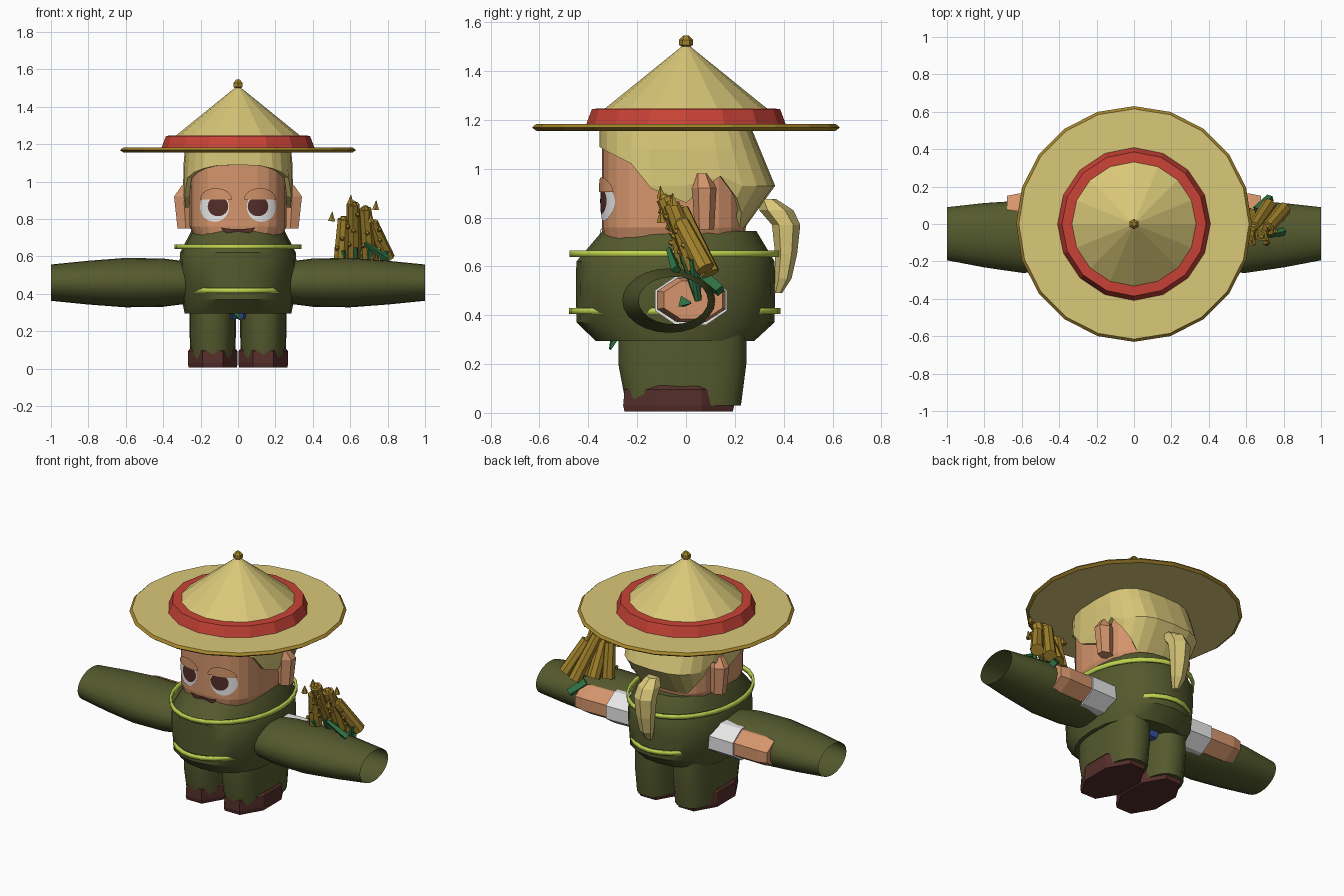
import bpy, bmesh
from math import sin, cos, pi, copysign, radians
from mathutils import Vector

old = bpy.data.objects.get("Cube")
if old:
    bpy.data.objects.remove(old, do_unlink=True)


def material(name, *rgb):
    m = bpy.data.materials.new(name)
    m.use_nodes = True
    m.diffuse_color = (*rgb, 1)
    m.node_tree.nodes["Principled BSDF"].inputs["Base Color"].default_value = (*rgb, 1)
    return m


olive = material("olive cloth", .089, .102, .027)
straw = material("straw", .70, .58, .19)
ochre = material("ochre", .37, .23, .025)
red = material("red", .58, .055, .037)
skin = material("skin", .66, .30, .15)
lime = material("lime", .53, .66, .08)
brown = material("dark brown", .088, .027, .023)
white = material("white", .8, .8, .8)
green = material("green", .027, .16, .055)
blue = material("blue", .037, .098, .40)


def finish(name, bm, mat, smooth=False):
    me = bpy.data.meshes.new(name)
    bm.to_mesh(me)
    bm.free()
    ob = bpy.data.objects.new(name, me)
    bpy.context.collection.objects.link(ob)
    me.materials.append(mat)
    if smooth:
        bpy.ops.object.select_all(action='DESELECT')
        ob.select_set(True)
        bpy.context.view_layer.objects.active = ob
        bpy.ops.object.shade_smooth_by_angle(angle=radians(35))
    return ob


def power_point(a, p):
    """Point on a unit superellipse; angle 0 is the front."""
    s, c = sin(a), -cos(a)
    return copysign(abs(s) ** (2 / p), s), copysign(abs(c) ** (2 / p), c)


def loft(name, rings, mat, n=16, p=2, phase=0, along_x=False, caps=True, smooth=False):
    """Each ring is (height, centre 1, centre 2, radius 1, radius 2)."""
    bm = bmesh.new()
    loops = []
    for h, cu, cv, ru, rv in rings:
        loop = []
        for i in range(n):
            u, v = power_point(2 * pi * (i + phase) / n, p)
            u, v = cu + ru * u, cv + rv * v
            loop.append(bm.verts.new((h, u, v) if along_x else (u, v, h)))
        loops.append(loop)
    for a, b in zip(loops, loops[1:]):
        for i in range(n):
            j = (i + 1) % n
            bm.faces.new((a[i], a[j], b[j], b[i]))
    if caps:
        bm.faces.new(loops[0][::-1])
        bm.faces.new(loops[-1])
    bmesh.ops.recalc_face_normals(bm, faces=bm.faces)
    return finish(name, bm, mat, smooth)


def turned(name, profile, mat, n):
    return loft(name, [(z, 0, 0, r, r) for z, r in profile], mat, n)


def rod(name, a, b, r1, r2, mat, n=8):
    """Tapered stick between two points."""
    a, b = Vector(a), Vector(b)
    bm = bmesh.new()
    bmesh.ops.create_cone(bm, cap_ends=True, segments=n, radius1=r1, radius2=r2, depth=(b - a).length)
    bm.transform((b - a).to_track_quat('Z', 'Y').to_matrix().to_4x4())
    bmesh.ops.translate(bm, verts=bm.verts, vec=(a + b) / 2)
    return finish(name, bm, mat)


def interp(z, table):
    """Piecewise linear lookup; table runs downward in z."""
    for (z1, v1), (z0, v0) in zip(table, table[1:]):
        if z >= z0:
            return v0 + (v1 - v0) * (z - z0) / (z1 - z0)
    return table[-1][1]


# Hat: brim with ochre rim, red band, cone and knob
brim = turned("hat_brim", [(1.155, .612), (1.168, .63), (1.182, .615)], ochre, 20)
brim.data.materials.append(straw)
for f in brim.data.polygons:
    f.material_index = int(abs(f.normal.z) > .95)
turned("hat_band", [(1.178, .41), (1.245, .385), (1.247, .32)], red, 16)
turned("hat_cone", [(1.24, .34), (1.505, .012)], straw, 16)
turned("hat_knob", [(1.497, .015), (1.507, .028), (1.528, .028), (1.545, .012)], ochre, 6)

# Head
FACE_RX, FACE_RY, FACE_Y = .258, .295, -.05
loft("head", [(.70, 0, FACE_Y, .235, .285), (.76, 0, FACE_Y, FACE_RX, FACE_RY),
              (1.16, 0, FACE_Y, FACE_RX, FACE_RY)], skin, 24, 3)

# Hair: shell whose lower edge rises over the face and the ears
edge = [1.09, 1.085, 1.07, 1.05, 1.02, .92, .86, .97, .88, .82, .76, .75, .75]
back = [(1.16, .27), (.93, .365), (.75, .235)]
wide = [(1.16, .285), (1.0, .30), (.90, .29), (.75, .255)]
bm = bmesh.new()
cols = []
for i in range(24):
    low = edge[min(i, 24 - i)]
    u, v = power_point(2 * pi * i / 24, 3)
    col = []
    for z in (1.16, max(low, 1.08), max(low, .93), low):
        depth = .355 if v < 0 else interp(z, back)
        col.append(bm.verts.new((u * interp(z, wide), v * depth, z)))
    cols.append(col)
for i in range(24):
    a, b = cols[i], cols[(i + 1) % 24]
    for k in range(3):
        bm.faces.new((a[k], a[k + 1], b[k + 1], b[k]))
bmesh.ops.remove_doubles(bm, verts=bm.verts, dist=.0005)
hair = finish("hair", bm, straw)
shell = hair.modifiers.new("thickness", 'SOLIDIFY')
shell.thickness = .025
shell.offset = -1

# Ponytail
loft("ponytail", [(.49, 0, .375, .02, .018), (.55, 0, .397, .045, .035), (.65, 0, .41, .06, .045),
                  (.77, 0, .41, .07, .058), (.83, 0, .37, .065, .07), (.875, 0, .335, .04, .035)], straw, 6)


def face_plate(name, cx, cz, rx, rz, mat, off, hi=1, lo=1, n=14):
    """Thin patch that follows the curve of the face."""
    bm = bmesh.new()
    pairs = []
    for i in range(n + 1):
        t = -cos(pi * i / n)
        h = sin(pi * i / n)
        x = cx + rx * t
        y = FACE_Y - FACE_RY * (1 - abs(x / FACE_RX) ** 3) ** (1 / 3) - off
        pairs.append([bm.verts.new((x, y, cz + rz * k * h)) for k in (-lo, hi)])
    for a, b in zip(pairs, pairs[1:]):
        bm.faces.new((a[0], b[0], b[1], a[1]))
    bmesh.ops.remove_doubles(bm, verts=bm.verts, dist=.0005)
    finish(name, bm, mat)


face_plate("mouth", 0, .758, .09, .045, brown, .006, hi=-.25)

for s, side in ((1, "left"), (-1, "right")):
    # Eyes and ears
    face_plate(side + "_eye_white", s * .125, .865, .078, .08, white, .004)
    face_plate(side + "_iris", s * .107, .868, .055, .053, brown, .007)
    face_plate(side + "_eyelid", s * .118, .905, .085, .06, skin, .011, lo=0)
    loft(side + "_ear", [(.75, s * .28, .075, .05, .04), (.92, s * .29, .075, .06, .05),
                         (.98, s * .27, .065, .035, .03)], skin, 6)

    # Wide open sleeve
    loft(side + "_sleeve", [(s * .25, -.065, .46, .165, .11), (s * .4, -.068, .46, .19, .129),
                            (s * .6, -.068, .46, .193, .132), (s * .8, -.06, .46, .172, .117),
                            (s * 1.0, -.052, .46, .142, .097)],
         olive, 24, along_x=True, caps=False, smooth=True)

    # Cuff and hand showing behind the sleeve
    loft(side + "_cuff", [(s * .22, .02, .46, .155, .107), (s * .45, .02, .46, .16, .109)],
         white, 8, phase=.5, along_x=True)
    loft(side + "_hand", [(s * .42, .02, .462, .15, .098), (s * .62, .022, .462, .152, .098),
                          (s * .68, .03, .462, .13, .085)], skin, 8, phase=.5, along_x=True)

    # Trouser leg and shoe
    x = s * .135
    loft(side + "_leg", [(.03, x, -.01, .119, .235), (.2, x, -.015, .124, .262), (.33, x, -.015, .124, .262)],
         olive, 20, 2.6, smooth=True)
    loft(side + "_shoe", [(.005, x, -.03, .14, .24), (.03, x, -.03, .144, .246), (.095, x, -.03, .142, .24),
                          (.115, x, -.03, .125, .2)], brown, 8, phase=.5)

# Jacket body
loft("jacket", [(.295, 0, -.045, .285, .325), (.37, 0, -.043, .30, .405), (.5, 0, -.043, .315, .408),
                (.62, 0, -.043, .31, .406), (.745, 0, -.027, .245, .315)], olive, 20, 2.3, smooth=True)

# Trim ribbons standing slightly off the jacket
for name, z, rx, ry in (("upper_trim", .652, .34, .432), ("lower_trim", .417, .306, .433)):
    trim = loft(name, [(z - .013, 0, -.046, rx, ry), (z + .013, 0, -.046, rx, ry)],
                lime, 28, caps=False, smooth=True)
    band = trim.modifiers.new("thickness", 'SOLIDIFY')
    band.thickness = .015
    band.offset = -1

# Blue waistcloth and its green tie
loft("waistcloth", [(.265, 0, -.03, .07, .22), (.32, 0, -.03, .09, .25)], blue, 8, phase=.5)
rod("waist_tie", (-.03, -.29, .31), (.015, -.31, .262), .02, .006, green, 4)

# Bundle of sticks held in the left hand
sticks = [((.55, 0, .59), (.565, -.04, .80)), ((.62, .05, .59), (.615, -.09, .88)),
          ((.70, .04, .59), (.68, -.06, .855)), ((.80, .08, .59), (.715, -.02, .78)),
          ((.72, .10, .57), (.64, -.02, .83))]
for i, (a, b) in enumerate(sticks):
    rod(f"stick_{i}", a, b, .04, .034, ochre)
    a, b = Vector(a), Vector(b)
    rod(f"stick_cap_{i}", b, b + (b - a).normalized() * .015, .022, .015, ochre, 6)
    rod(f"stem_{i}", (.65 + (a.x - .65) * .7, .05, .46), a.lerp(b, .2) + Vector((.01, -.035, 0)), .014, .014, green, 5)
    for k, t in enumerate((.25, .5, .8)):
        c = a.lerp(b, t) + Vector((-.025 + .025 * k, -.034, 0))
        rod(f"knot_{i}_{k}", c, c + Vector((0, -.016, .006)), .014, .008, ochre, 6)

# Pointed tips and leaves around the bundle
for i, c in enumerate([(.50, -.04, .79), (.60, -.1, .88), (.735, -.05, .85), (.71, -.1, .78)]):
    rod(f"tip_{i}", c, (c[0] + .004, c[1] - .005, c[2] + .05), .02, .001, ochre, 5)
rod("leaf_back", (.66, .07, .56), (.73, .14, .50), .03, .025, green, 4)
rod("leaf_front", (.80, -.04, .585), (.68, -.07, .67), .022, .012, green, 4)
rod("leaf_end", (.70, -.02, .45), (.72, .02, .45), .03, .005, green, 3)
